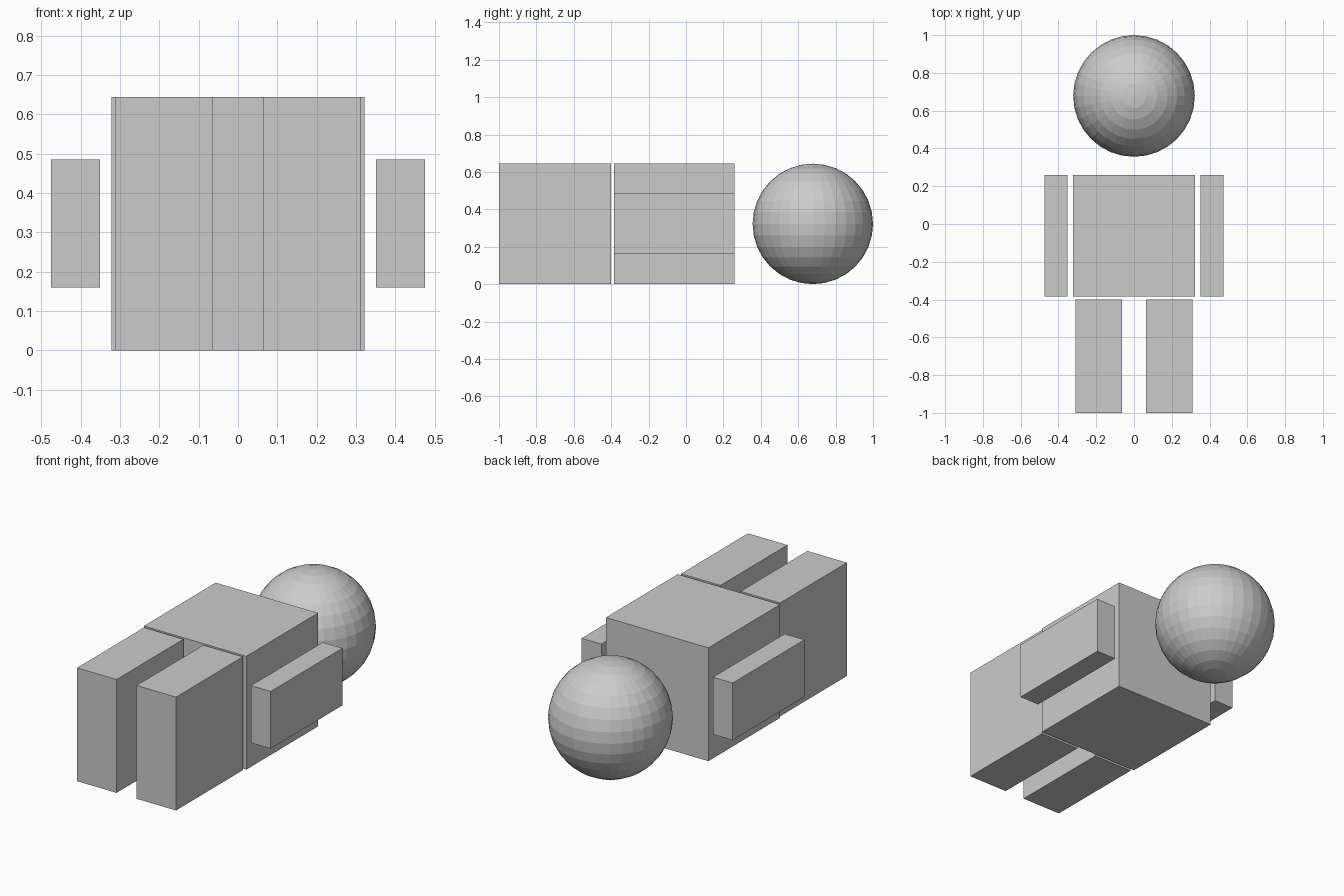
import bpy

cube = bpy.data.objects.get("Cube")
if cube:
    bpy.data.objects.remove(cube, do_unlink=True)

grey = bpy.data.materials.new("plain_grey")
grey.use_nodes = True
colour = (0.6, 0.6, 0.6, 1.0)
grey.diffuse_color = colour
grey.node_tree.nodes["Principled BSDF"].inputs["Base Color"].default_value = colour


def finish(name):
    obj = bpy.context.object
    obj.name = obj.data.name = name
    obj.data.materials.append(grey)
    return obj


def box(name, x, y, z):
    """Box spanning the given (low, high) ranges."""
    spans = (x, y, z)
    bpy.ops.mesh.primitive_cube_add(size=1, location=[(a + b) / 2 for a, b in spans])
    obj = finish(name)
    obj.scale = [b - a for a, b in spans]
    bpy.ops.object.transform_apply(location=False, rotation=False, scale=True)
    return obj


R = 0.322                 # head radius and half the body thickness
TORSO_Y = (-0.385, 0.259)

# Head: faceted ball
bpy.ops.mesh.primitive_uv_sphere_add(segments=32, ring_count=16, radius=R,
                                     location=(0, 1 - R, R))
finish("head")

# Torso
box("torso", (-R, R), TORSO_Y, (0, 2 * R))

# Arms and legs, mirrored left and right
for side, s in (("left", 1), ("right", -1)):
    box(side + "_arm", sorted((s * 0.351, s * 0.475)), TORSO_Y, (0.16, 0.485))
    box(side + "_leg", sorted((s * 0.063, s * 0.311)), (-1, -0.4), (0, 2 * R))
